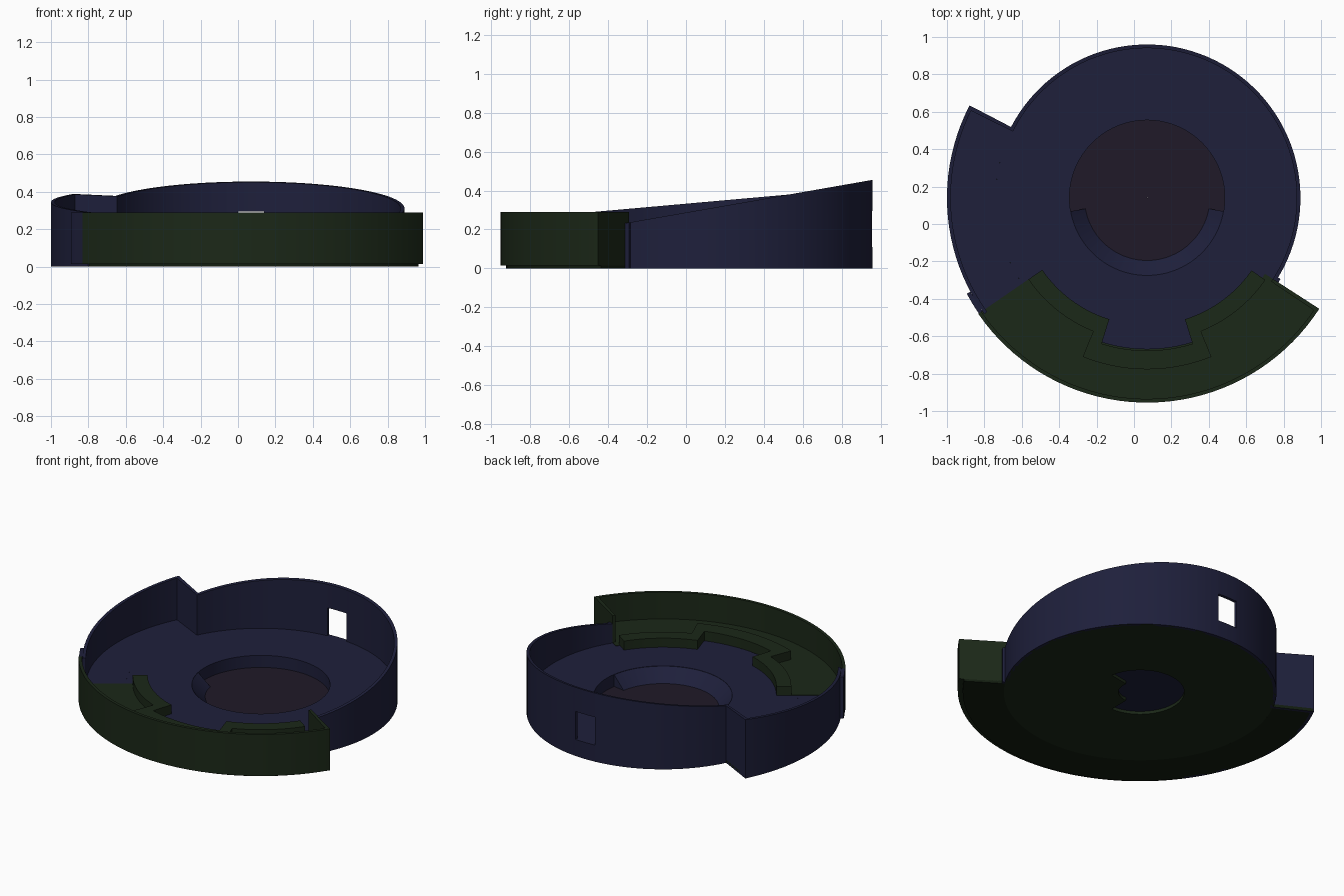
import bpy, bmesh, math

if "Cube" in bpy.data.objects:
    bpy.data.objects.remove(bpy.data.objects["Cube"])

CX, CY = 0.07, 0.14          # common axis of all round parts
FLOOR = 0.11


def material(name, rgb):
    m = bpy.data.materials.new(name)
    m.diffuse_color = (*rgb, 1)
    m.use_nodes = True
    m.node_tree.nodes["Principled BSDF"].inputs["Base Color"].default_value = m.diffuse_color
    return m


BLUE = material("dark_blue", (0.013, 0.014, 0.044))
GREEN = material("dark_green", (0.011, 0.021, 0.009))
DEEP_GREEN = material("deep_green", (0.006, 0.012, 0.005))
BROWN = material("dark_brown", (0.014, 0.010, 0.021))


# Sloping rims: height as a function of radius and y
def main_rim(r, y):
    return 0.455 - 0.175 * (0.96 - y)


def bump_rim(r, y):
    return 0.295 + 0.089 * (y + 0.42)


def ramp_top(r, y):
    return 0.03 if r < 0.38 else FLOOR


def add_sector(bm, r0, r1, a0, a1, z0, top):
    """Closed ring segment between two radii and two angles (degrees)."""
    full = a1 - a0 >= 360
    n = max(1, round((a1 - a0) / 3))
    rings = []
    for i in range(n if full else n + 1):
        a = math.radians(a0 + (a1 - a0) * i / n)
        row = []
        for r, upper in ((r0, 0), (r1, 0), (r1, 1), (r0, 1)):
            y = CY + r * math.sin(a)
            z = z0 if not upper else (top(r, y) if callable(top) else top)
            row.append(bm.verts.new((CX + r * math.cos(a), y, z)))
        rings.append(row)
    for i in range(n):
        p, q = rings[i], rings[(i + 1) % len(rings)]
        for k in range(4):
            j = (k + 1) % 4
            bm.faces.new((p[k], p[j], q[j], q[k]))
    if not full:
        bm.faces.new(rings[0])
        bm.faces.new(rings[-1][::-1])


def part(name, mat, *sectors):
    bm = bmesh.new()
    for s in sectors:
        add_sector(bm, *s)
    bmesh.ops.recalc_face_normals(bm, faces=bm.faces)
    me = bpy.data.meshes.new(name)
    bm.to_mesh(me)
    bm.free()
    me.materials.append(mat)
    ob = bpy.data.objects.new(name, me)
    bpy.context.collection.objects.link(ob)
    bpy.ops.object.select_all(action='DESELECT')
    ob.select_set(True)
    bpy.context.view_layer.objects.active = ob
    bpy.ops.object.shade_smooth_by_angle(angle=math.radians(30))
    return ob


# Angles where the sections meet
RIGHT, NOTCH, LEFT, END = -32.8, 152.5, 214.5, 327.2
WIN0, WIN1 = 85, 95

# Main round wall with a square window at the back
part("main_wall", BLUE,
     (0.80, 0.82, RIGHT, WIN0, 0.0, main_rim),
     (0.80, 0.82, WIN0, WIN1, 0.0, FLOOR),
     (0.80, 0.82, WIN0, WIN1, 0.295, main_rim),
     (0.80, 0.82, WIN1, NOTCH, 0.0, main_rim),
     (0.82, 0.835, RIGHT, RIGHT + 1.5, 0.0, main_rim))

# Wider wall on the left, its notch face and the overlapping lip
part("side_wall", BLUE,
     (1.05, 1.07, NOTCH, LEFT + 1, 0.0, bump_rim),
     (0.80, 1.07, NOTCH, NOTCH + 1.2, 0.0, bump_rim),
     (1.07, 1.092, 208, LEFT, 0.015, 0.29))

# Blue floor around the central recess
part("floor", BLUE,
     (0.415, 0.81, 0, 360, 0.02, FLOOR),
     (0.81, 1.06, NOTCH, LEFT, 0.02, FLOOR))

# Sloping lead-in on the front half of the recess
part("recess_ramp", BLUE, (0.335, 0.417, 190, 350, 0.02, ramp_top))

# Recess bottom, with a blue underside
part("recess_disc", BROWN, (0.001, 0.416, 0, 360, 0.026, 0.03))
part("recess_underside", BLUE, (0.001, 0.416, 0, 360, 0.02, 0.026))

# Green front wall with its radial end
part("front_wall", GREEN,
     (1.075, 1.095, LEFT, END, 0.015, 0.29),
     (0.80, 1.095, END - 1.2, END, 0.015, 0.29))

# Green front floor
part("front_floor", GREEN,
     (0.75, 1.08, LEFT, 250, 0.015, FLOOR + 0.003),
     (0.90, 1.08, 250, 290, 0.015, FLOOR + 0.003),
     (0.75, 1.08, 290, END, 0.015, FLOOR + 0.003))

# Raised stepped rail
RAIL = 0.17
part("stepped_rail", GREEN,
     (0.68, 0.77, LEFT, 248, 0.03, RAIL),
     (0.68, 0.917, 248, 252.7, 0.03, RAIL),
     (0.817, 0.917, 252.7, 287.3, 0.03, RAIL),
     (0.68, 0.917, 287.3, 292, 0.03, RAIL),
     (0.68, 0.77, 292, END - 2, 0.03, RAIL))

# Underside plate with a stepped central opening, and outer flange
part("base_plate", GREEN,
     (0.265, 0.818, 0, 360, 0.0, 0.02),
     (0.13, 0.266, -90, 10, 0.0, 0.02))
part("base_flange", DEEP_GREEN,
     (0.818, 1.065, NOTCH, END, 0.0, 0.02))
